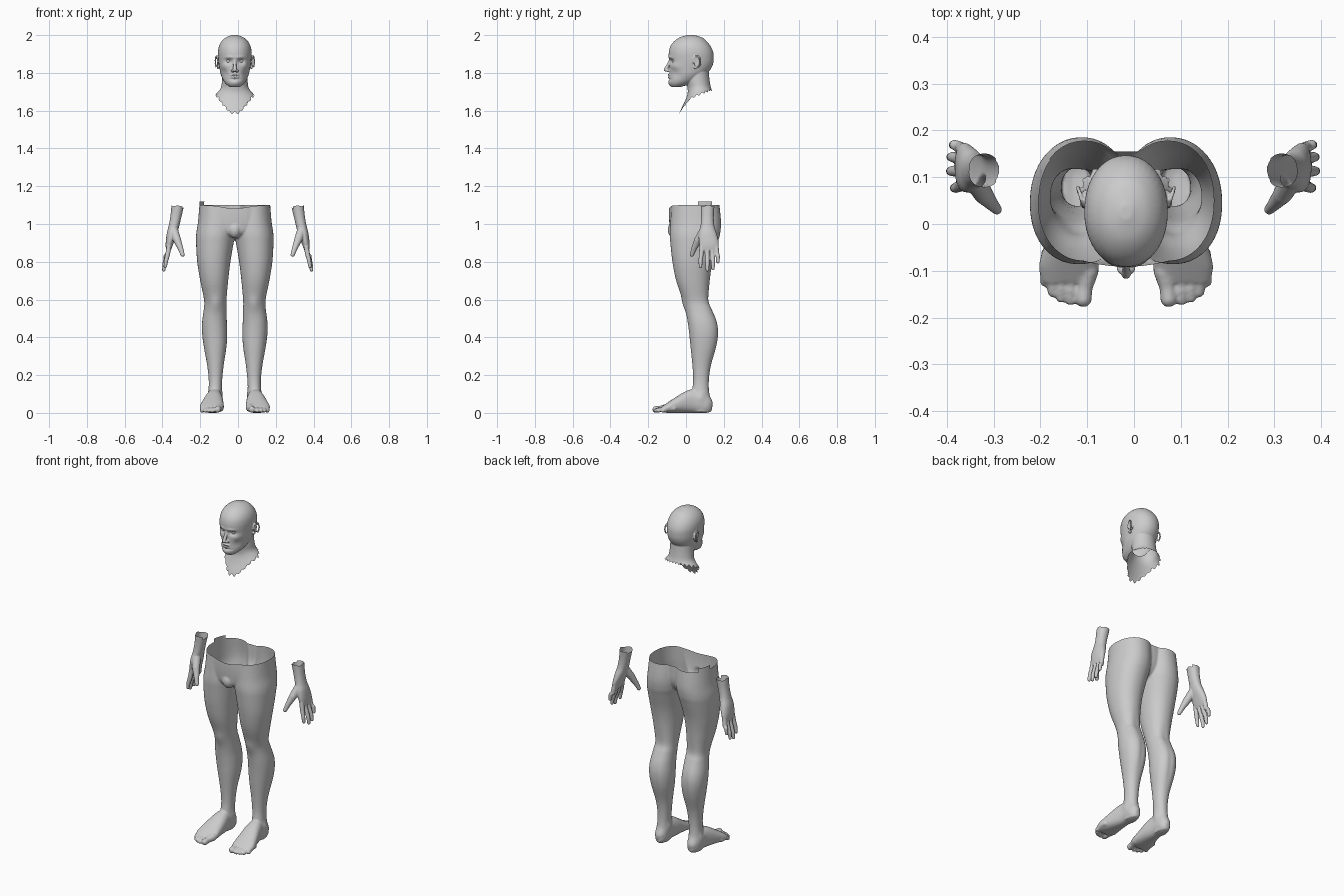
import bpy, bmesh, math
from mathutils import Vector, Matrix

BODY_X = -0.017  # head and legs sit slightly left of the hands' centre


def catmull(p0, p1, p2, p3, t):
    return [0.5 * (2 * b + (c - a) * t + (2 * a - 5 * b + 4 * c - d) * t * t
                   + (3 * b - a - 3 * c + d) * t ** 3)
            for a, b, c, d in zip(p0, p1, p2, p3)]


def loft(bm, rows, axis='z', p=2.0, sub=5, n=40):
    """Closed smooth loft; row = (position, x0, x1, b0, b1), b is y or z."""
    full = []
    for i in range(len(rows) - 1):
        q = [rows[max(0, min(len(rows) - 1, i + k))] for k in (-1, 0, 1, 2)]
        full += [catmull(*q, s / sub) for s in range(sub)]
    full.append(list(rows[-1]))
    rings = []
    for t, a0, a1, b0, b1 in full:
        ring = []
        for i in range(n):
            c, s = math.cos(2 * math.pi * i / n), math.sin(2 * math.pi * i / n)
            a = (a0 + a1) / 2 + (a1 - a0) / 2 * math.copysign(abs(c) ** (2 / p), c)
            b = (b0 + b1) / 2 + (b1 - b0) / 2 * math.copysign(abs(s) ** (2 / p), s)
            ring.append(bm.verts.new((a, b, t) if axis == 'z' else (a, t, b)))
        rings.append(ring)
    for r0, r1 in zip(rings, rings[1:]):
        for i in range(n):
            j = (i + 1) % n
            bm.faces.new((r0[i], r0[j], r1[j], r1[i]))
    bm.faces.new(rings[0][::-1])
    bm.faces.new(rings[-1])


def ball(bm, c, size, rot=Matrix.Identity(4)):
    m = Matrix.Translation(c) @ rot @ Matrix.Diagonal((*size, 1))
    bmesh.ops.create_uvsphere(bm, u_segments=20, v_segments=12, radius=1, matrix=m)


def limb(bm, pts):
    """Rounded tapering chain; pts = (x, y, z, radius)."""
    for x, y, z, r in pts:
        ball(bm, (x, y, z), (r, r, r))
    for a, b in zip(pts, pts[1:]):
        va, vb = Vector(a[:3]), Vector(b[:3])
        d = vb - va
        m = Matrix.Translation((va + vb) / 2) @ d.to_track_quat('Z', 'Y').to_matrix().to_4x4()
        bmesh.ops.create_cone(bm, cap_ends=True, segments=16, radius1=a[3],
                              radius2=b[3], depth=d.length, matrix=m)


def mirror(bm):
    g = bmesh.ops.duplicate(bm, geom=bm.verts[:] + bm.edges[:] + bm.faces[:])['geom']
    for v in g:
        if isinstance(v, bmesh.types.BMVert):
            v.co.x *= -1
    bmesh.ops.reverse_faces(bm, faces=[f for f in g if isinstance(f, bmesh.types.BMFace)])


def finish(name, bm, voxel, smooth, cut, side, bumps=(), dx=0.0):
    """Fuse into one skin, add soft bumps, then cut it open along height cut(co)."""
    me = bpy.data.meshes.new(name)
    bm.to_mesh(me)
    bm.free()
    ob = bpy.data.objects.new(name, me)
    bpy.context.collection.objects.link(ob)
    m = ob.modifiers.new("fuse", 'REMESH')
    m.mode, m.voxel_size = 'VOXEL', voxel
    s = ob.modifiers.new("soften", 'SMOOTH')
    s.factor, s.iterations = 0.5, smooth
    dg = bpy.context.evaluated_depsgraph_get()
    new = bpy.data.meshes.new_from_object(ob.evaluated_get(dg))
    ob.modifiers.clear()
    ob.data = new
    bm = bmesh.new()
    bm.from_mesh(new)
    for v in bm.verts:
        p, d = Vector((abs(v.co.x), v.co.y, v.co.z)), Vector()
        for c, sig, push in bumps:
            e = sum(((p[k] - c[k]) / sig[k]) ** 2 for k in range(3))
            if e < 16:
                d += Vector(push) * math.exp(-e / 2)
        d.x = math.copysign(d.x, d.x * v.co.x) if v.co.x else 0
        v.co += d
    bmesh.ops.delete(bm, geom=[v for v in bm.verts if (v.co.z - cut(v.co)) * side < 0],
                     context='VERTS')
    for v in bm.verts:
        if v.is_boundary and abs(cut(v.co) - v.co.z) < voxel * 2:
            v.co.z = cut(v.co)
    for f in bm.faces:
        f.smooth = True
    bm.to_mesh(new)
    bm.free()
    ob.location.x = dx
    return ob


# Legs: one side built, then mirrored
bm = bmesh.new()
loft(bm, [(.005, .078, .136, .03, .13), (.05, .07, .143, .03, .142), (.10, .07, .14, .03, .124),
          (.17, .067, .138, .038, .121), (.25, .059, .146, .034, .132), (.35, .044, .164, .024, .162),
          (.42, .040, .173, .017, .172), (.48, .042, .173, .009, .165), (.55, .044, .164, -.003, .14),
          (.60, .044, .163, -.017, .123), (.70, .035, .183, -.052, .126), (.80, .023, .199, -.072, .141),
          (.90, .006, .205, -.083, .168), (.95, -.004, .204, -.086, .181), (1.02, -.008, .194, -.082, .185),
          (1.16, -.01, .183, -.075, .17)], p=2.15)
# Feet and toes
loft(bm, [(.137, .09, .12, .012, .05), (.11, .072, .141, 0, .09), (.05, .068, .148, 0, .125),
          (0, .062, .161, 0, .115), (-.05, .059, .176, 0, .086), (-.09, .058, .186, 0, .06),
          (-.125, .066, .18, .002, .036)], axis='y', p=2.3)
limb(bm, [(.080, -.10, .027, .022), (.088, -.135, .021, .017), (.091, -.160, .018, .018)])
for x, y in ((.119, -.163), (.139, -.157), (.157, -.145), (.173, -.123)):
    limb(bm, [(x - .004, y + .06, .024, .013), (x, y + .018, .02, .0105), (x, y, .012, .0115)])
mirror(bm)
# Pelvis
loft(bm, [(.925, -.03, .03, -.045, .09), (.95, -.10, .10, -.08, .125), (1.0, -.18, .18, -.088, .15),
          (1.08, -.184, .184, -.091, .155), (1.2, -.18, .18, -.085, .155)], p=2.2)
ball(bm, (0, -.062, .97), (.035, .035, .045))


def waist_cut(c):
    if c.x < -.125 and .06 < c.y < .14:
        return 1.12
    if c.y < 0:
        return 1.1 - .018 * math.exp(-(c.x / .09) ** 2)
    return 1.1


finish("legs_and_pelvis", bm, .005, 4, waist_cut, -1, [
    ((.10, -.015, .575), (.022, .03, .03), (0, -.008, 0)),
    ((.10, .13, .58), (.02, .03, .05), (0, -.006, 0)),
    ((.10, .17, .40), (.012, .04, .08), (0, -.004, 0)),
    ((.14, .08, .085), (.015, .015, .018), (.006, 0, 0)),
    ((.068, .08, .095), (.015, .015, .018), (-.006, 0, 0))], BODY_X)

# Hands: palm and wrist, fingers, thumb
bm = bmesh.new()
loft(bm, [(.862, .351, .377, .078, .170), (.885, .342, .379, .072, .173), (.91, .333, .378, .068, .172),
          (.95, .318, .373, .068, .162), (.99, .307, .363, .077, .150), (1.04, .295, .354, .080, .147),
          (1.10, .281, .348, .078, .151), (1.14, .274, .344, .075, .154)], p=2.2)
for y0, y1, z1, x1 in ((.085, .077, .775, .381), (.112, .113, .757, .389),
                       (.137, .143, .765, .388), (.159, .169, .80, .383)):
    limb(bm, [(.36, y0, .89, .0135), (.368, (y0 + y1) / 2, .84, .0125),
              (x1 - .004, y1, z1 + .03, .011), (x1, y1, z1, .009)])
limb(bm, [(.336, .095, .965, .024), (.318, .064, .915, .021), (.300, .043, .87, .0145),
          (.289, .031, .837, .011)])
hand = finish("right_hand", bm, .003, 3,
              lambda c: 1.097 + .004 * math.sin(c.y * 120) - (.012 if c.x < .29 else 0), -1)
left = bpy.data.objects.new("left_hand", hand.data.copy())
left.data.transform(Matrix.Scale(-1, 4, (1, 0, 0)))
left.data.flip_normals()
left.location.x = -.004
bpy.context.collection.objects.link(left)

# Head: one ear and half the lips, mirrored first
bm = bmesh.new()
ball(bm, (.091, .058, 1.858), (.006, .017, .029), Matrix.Rotation(.25, 4, 'Z'))
ear = []
for i in range(10):
    a = math.radians(-60 + i * 27)
    y, z = .058 + .019 * math.cos(a), 1.859 + .031 * math.sin(a)
    ear.append((.093 + (y - .045) * .3, y, z, .0045))
limb(bm, ear)
ball(bm, (.0885, .05, 1.829), (.006, .009, .009))
limb(bm, [(0, -.091, 1.789, .0065), (.015, -.087, 1.788, .005), (.026, -.078, 1.785, .003)])
limb(bm, [(0, -.089, 1.776, .0075), (.014, -.086, 1.777, .006), (.026, -.077, 1.783, .003)])
ball(bm, (.011, -.094, 1.812), (.009, .013, .008))
mirror(bm)
# Skull and face
rows = [(1.725, .026, -.076, -.03), (1.74, .046, -.087, .02), (1.76, .061, -.09, .065),
        (1.79, .074, -.087, .105), (1.82, .080, -.087, .131), (1.85, .085, -.088, .144),
        (1.88, .088, -.091, .147), (1.91, .089, -.091, .144), (1.94, .084, -.083, .131),
        (1.967, .070, -.063, .11), (1.988, .046, -.033, .084), (2.001, .012, .01, .04)]
loft(bm, [(z, -w, w, f, b) for z, w, f, b in rows], p=2.1)
# Nose
limb(bm, [(0, -.083, 1.866, .009), (0, -.096, 1.84, .0085), (0, -.107, 1.817, .0105)])
# Neck running into the shoulders
rows = [(1.54, .17, -.055, .21), (1.60, .155, -.03, .20), (1.65, .135, -.006, .18),
        (1.69, .098, .008, .15), (1.72, .074, .008, .133), (1.76, .068, .0, .125), (1.81, .066, .0, .12)]
loft(bm, [(z, -w, w, f, b) for z, w, f, b in rows])


def neck_cut(c):
    pts = [(-.04, 1.58), (0, 1.63), (.025, 1.665), (.08, 1.69), (.14, 1.71), (.3, 1.72)]
    h = pts[0][1]
    for (y0, z0), (y1, z1) in zip(pts, pts[1:]):
        if y0 <= c.y <= y1:
            h = z0 + (z1 - z0) * (c.y - y0) / (y1 - y0)
    h = max(h, 1.587 + 1.2 * max(0, abs(c.x) - .025))
    zig = abs(((math.atan2(c.x, .07 - c.y) * 7 + 50) % 2) - 1)
    return h + .012 * (zig - .5)


finish("head_and_neck", bm, .0032, 3, neck_cut, 1, [
    ((.032, -.085, 1.862), (.014, .03, .010), (0, .013, 0)),
    ((.030, -.085, 1.882), (.018, .03, .006), (0, -.005, 0)),
    ((.055, -.06, 1.835), (.016, .03, .014), (.003, -.004, 0)),
    ((.055, -.05, 1.795), (.015, .03, .018), (-.004, .003, 0)),
    ((0, -.09, 1.766), (.03, .02, .005), (0, .004, 0)),
    ((0, -.09, 1.7825), (.018, .02, .0022), (0, .004, 0)),
    ((0, -.09, 1.747), (.016, .03, .012), (0, -.005, 0)),
    ((.098, .052, 1.856), (.01, .007, .013), (-.005, 0, 0))], BODY_X)

# Eyes
bm = bmesh.new()
for s in (-1, 1):
    ball(bm, (s * .032, -.060, 1.862), (.0145, .0135, .0115))
for f in bm.faces:
    f.smooth = True
me = bpy.data.meshes.new("eyes")
bm.to_mesh(me)
bm.free()
eyes = bpy.data.objects.new("eyes", me)
eyes.location.x = BODY_X
bpy.context.collection.objects.link(eyes)
